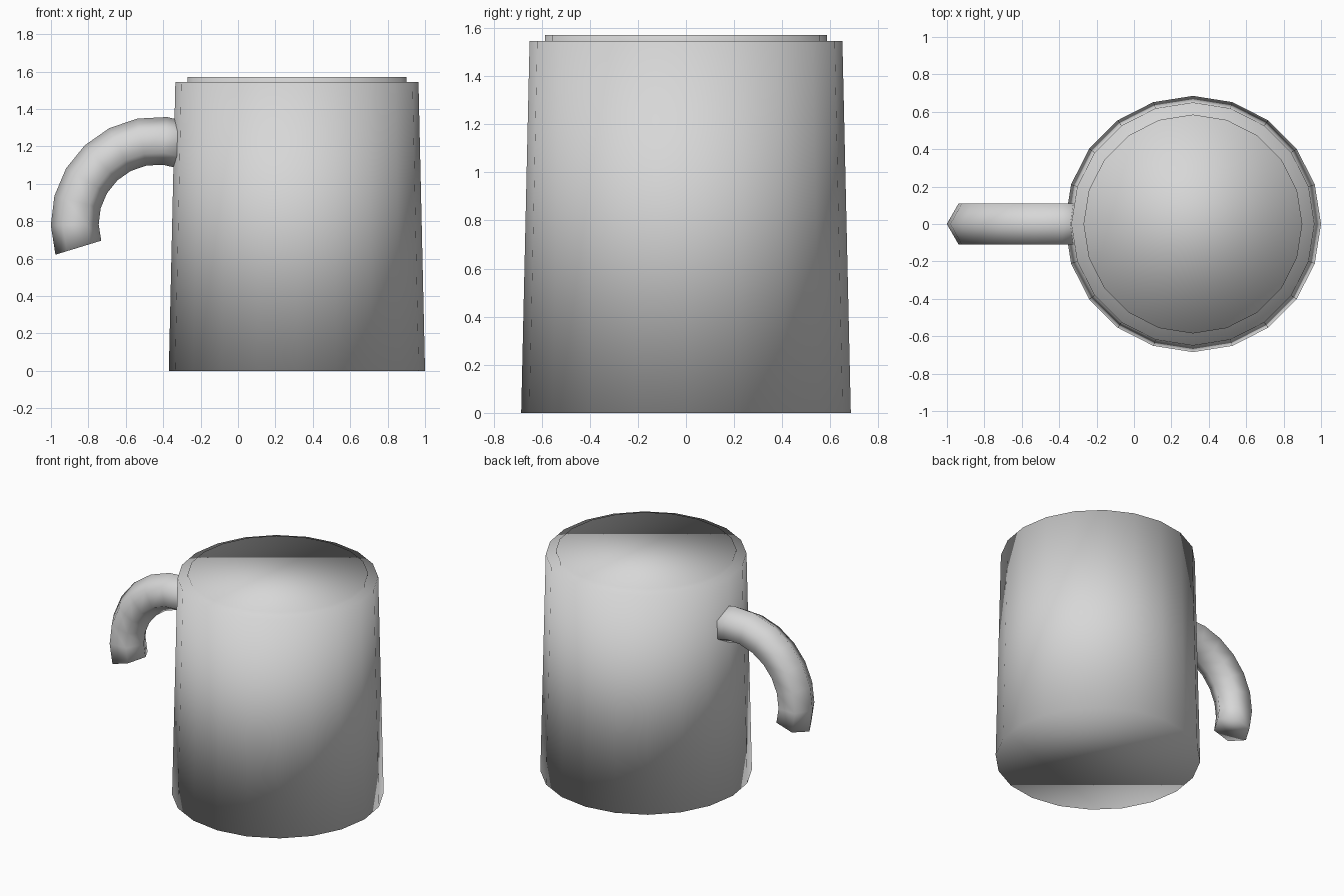
import bpy, bmesh
from math import sin, cos, pi, radians
from mathutils import Vector

cube = bpy.data.objects.get("Cube")
if cube:
    bpy.data.objects.remove(cube)

grey = bpy.data.materials.new("light_grey")
grey.use_nodes = True
colour = (0.68, 0.68, 0.68, 1)
grey.diffuse_color = colour
grey.node_tree.nodes["Principled BSDF"].inputs["Base Color"].default_value = colour


def loft(name, rings):
    """Skin a closed solid through rings of points, capped at both ends."""
    bm = bmesh.new()
    loops = [[bm.verts.new(p) for p in ring] for ring in rings]
    n = len(loops[0])
    for a, b in zip(loops, loops[1:]):
        for i in range(n):
            j = (i + 1) % n
            bm.faces.new((a[i], a[j], b[j], b[i]))
    bm.faces.new(loops[0][::-1])
    bm.faces.new(loops[-1])
    bmesh.ops.recalc_face_normals(bm, faces=bm.faces)
    for f in bm.faces:
        f.smooth = True
    mesh = bpy.data.meshes.new(name)
    bm.to_mesh(mesh)
    bm.free()
    mesh.materials.append(grey)
    obj = bpy.data.objects.new(name, mesh)
    bpy.context.collection.objects.link(obj)
    return obj


def circle(radius, z, sides=20, cx=0.315):
    return [(cx + radius * cos(2 * pi * i / sides),
             radius * sin(2 * pi * i / sides), z) for i in range(sides)]


# Tapered body with a low raised disc on top
profile = [(0.685, 0), (0.65, 1.545), (0.585, 1.545), (0.585, 1.57)]
loft("mug_body", [circle(r, z) for r, z in profile])


# Hexagonal tube bent along an arc, its upper end buried in the body
def handle_ring(degrees, bend=0.443, tube=0.128, sides=6):
    a = radians(degrees)
    outward = Vector((cos(a), 0, sin(a)))
    centre = Vector((-0.43, 0, 0.788)) + outward * bend
    side = Vector((0, 1, 0))
    return [centre + tube * (outward * cos(2 * pi * i / sides)
                             + side * sin(2 * pi * i / sides)) for i in range(sides)]


loft("handle", [handle_ring(197 - 16 * k) for k in range(9)])
